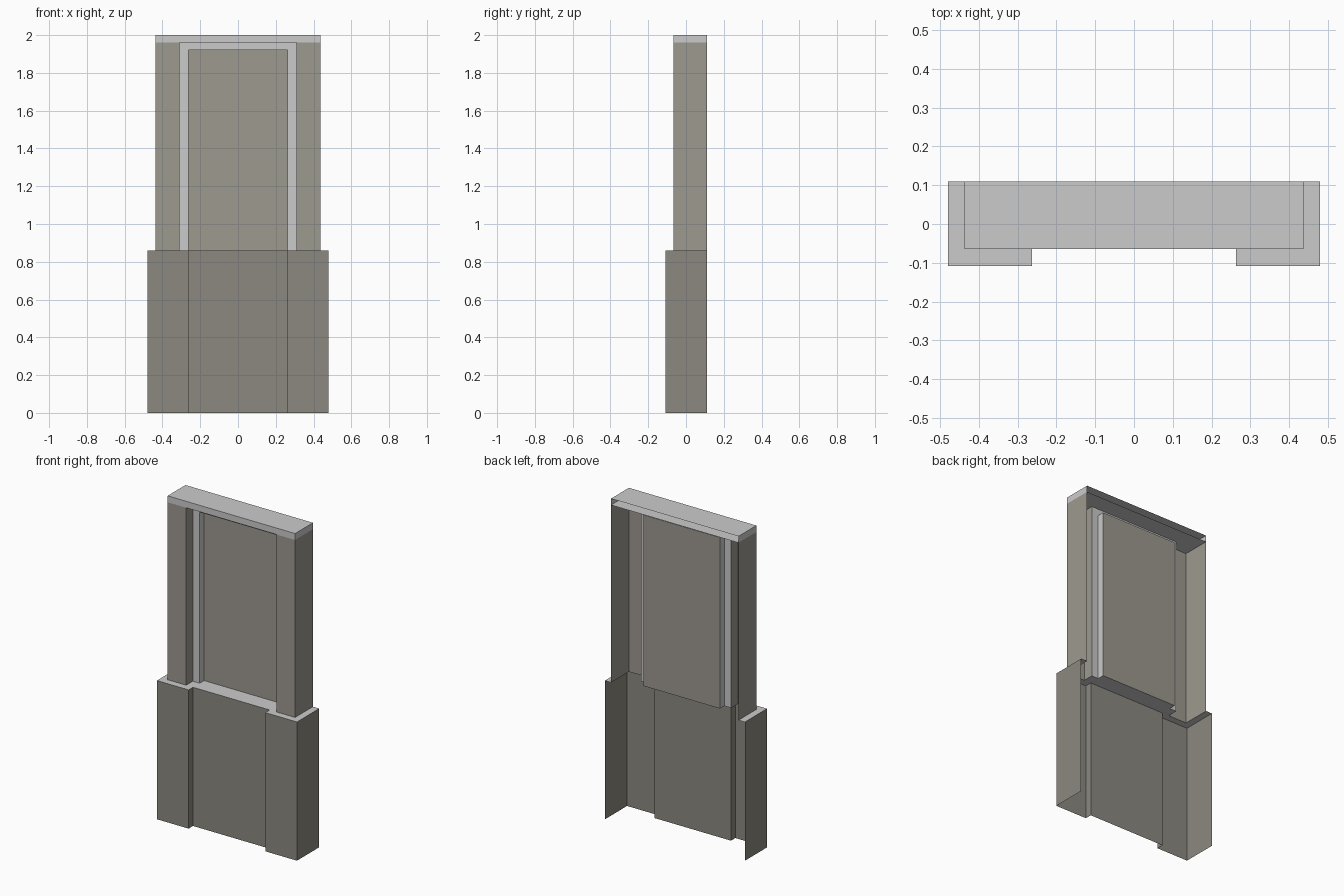
import bpy
import bmesh

if "Cube" in bpy.data.objects:
    bpy.data.objects.remove(bpy.data.objects["Cube"])

BACK, BASE_Y, FRONT_Y, TRIM_Y, PANEL_Y = 0.11, -0.108, -0.065, 0.0, 0.043
LEDGE_Z, LINTEL_Z, CAP_Z, TOP_Z = 0.86, 1.92, 1.96, 2.0


def material(name, rgb):
    mat = bpy.data.materials.new(name)
    mat.diffuse_color = (*rgb, 1)
    mat.use_nodes = True
    mat.node_tree.nodes["Principled BSDF"].inputs["Base Color"].default_value = mat.diffuse_color
    return mat


def make(name, faces, mat=None):
    """Build one object from a list of polygons, each a list of points."""
    bm = bmesh.new()
    for pts in faces:
        bm.faces.new([bm.verts.new(p) for p in pts])
    bmesh.ops.remove_doubles(bm, verts=bm.verts[:], dist=1e-5)
    mesh = bpy.data.meshes.new(name)
    bm.to_mesh(mesh)
    bm.free()
    obj = bpy.data.objects.new(name, mesh)
    bpy.context.collection.objects.link(obj)
    if mat:
        mesh.materials.append(mat)
    return obj


def strip(a, b):
    """Quads joining two point paths."""
    return [[a[i], a[i + 1], b[i + 1], b[i]] for i in range(len(a) - 1)]


def mirrored(path):
    return [(-p[0], *p[1:]) for p in reversed(path)]


def at(path, z):
    return [(x, y, z) for x, y in path]


def wall(path, z0, z1):
    return strip(at(path, z0), at(path, z1))


upper_mat = material("upper_stone", (0.34, 0.32, 0.28))
lower_mat = material("lower_stone", (0.26, 0.25, 0.215))

# plan outlines, left half then mirrored
base_half = [(-0.48, BACK), (-0.48, BASE_Y), (-0.263, BASE_Y), (-0.263, FRONT_Y)]
pier_half = [(-0.437, BACK), (-0.437, FRONT_Y), (-0.31, FRONT_Y), (-0.31, TRIM_Y)]
recess_half = [(-0.263, TRIM_Y), (-0.263, PANEL_Y)]
base = base_half + mirrored(base_half)
upper_half = pier_half + recess_half
upper = upper_half + mirrored(upper_half)

# lower wall with projecting piers, open at the back
make("lower_wall", wall(base, 0, LEDGE_Z), lower_mat)

# ledge between lower and upper outlines
make("ledge", [at(base, LEDGE_Z) + at(upper[::-1], LEDGE_Z)])

# upper piers
for side, path in (("left", pier_half), ("right", mirrored(pier_half))):
    make(side + "_upper_pier", wall(path, LEDGE_Z, CAP_Z), upper_mat)

# trim frame: flat face and inner reveal
outer = [(-0.31, LEDGE_Z), (-0.31, CAP_Z), (0.31, CAP_Z), (0.31, LEDGE_Z)]
inner = [(-0.263, LEDGE_Z), (-0.263, LINTEL_Z), (0.263, LINTEL_Z), (0.263, LEDGE_Z)]


def upright(path, y):
    return [(x, y, z) for x, z in path]


make("trim_frame", strip(upright(inner, TRIM_Y), upright(outer, TRIM_Y))
     + strip(upright(inner, PANEL_Y), upright(inner, TRIM_Y)))

# recessed panel
make("recessed_panel", [upright(inner[::-1], PANEL_Y)], upper_mat)

# cap, open at the back
cap_half = [(-0.437, BACK), (-0.437, FRONT_Y)]
cap = cap_half + mirrored(cap_half)
make("cap", wall(cap, CAP_Z, TOP_Z) + [at(cap, TOP_Z), at(cap[::-1], CAP_Z)])
